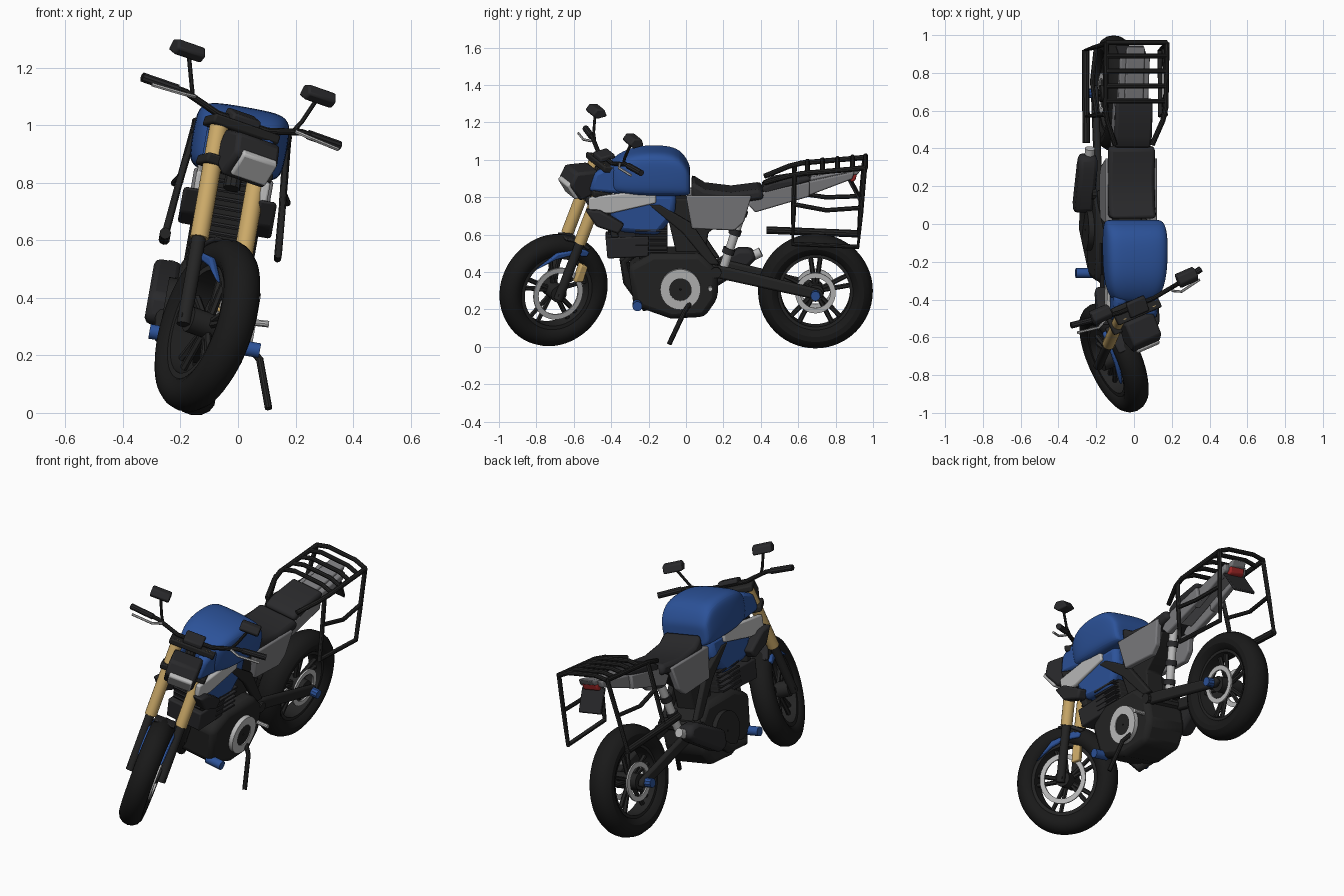
import bpy, bmesh
from math import sin, cos, tan, pi, radians
from mathutils import Matrix, Vector

if "Cube" in bpy.data.objects:
    bpy.data.objects.remove(bpy.data.objects["Cube"])

# Bike is modelled upright, then leaned on its stand; fork group is steered first
L = radians(10)
LEAN = Matrix(((cos(L), 0, tan(L), -.16), (0, 1, 0, 0), (-sin(L), 0, 1, 0), (0, 0, 0, 1)))
FRONT, REAR = (-.708, .304), (.692, .299)
RAKE = Vector((0, sin(radians(21)), cos(radians(21))))
AXLE = Vector((0, *FRONT))
STEER = Matrix.Translation(AXLE) @ Matrix.Rotation(radians(24), 4, RAKE) @ Matrix.Translation(-AXLE)

COLORS = dict(black=(.018, .018, .018), tyre=(.01, .01, .01), dark=(.022, .022, .024),
              blue=(.025, .085, .32), gold=(.6, .4, .14), grey=(.2, .2, .21),
              silver=(.5, .5, .5), red=(.35, .02, .02))
MATS = {}
for k, c in COLORS.items():
    MATS[k] = bpy.data.materials.new(k)
    MATS[k].diffuse_color = (*c, 1)


def finish(name, bm, color, steer=False, bevel=0, subsurf=0):
    bmesh.ops.remove_doubles(bm, verts=bm.verts, dist=1e-5)
    bmesh.ops.recalc_face_normals(bm, faces=bm.faces)
    bm.transform(LEAN @ STEER if steer else LEAN)
    me = bpy.data.meshes.new(name)
    bm.to_mesh(me)
    bm.free()
    me.materials.append(MATS[color])
    ob = bpy.data.objects.new(name, me)
    bpy.context.collection.objects.link(ob)
    if bevel:
        m = ob.modifiers.new("bevel", 'BEVEL')
        m.width, m.segments, m.limit_method = bevel, 2, 'ANGLE'
    if subsurf:
        m = ob.modifiers.new("subsurf", 'SUBSURF')
        m.levels = m.render_levels = subsurf
    return ob


def skin(bm, rings, close=False):
    n = len(rings[0])
    vs = [[bm.verts.new(p) for p in r] for r in rings]
    for a, b in zip(vs, vs[1:] + (vs[:1] if close else [])):
        for i in range(n):
            bm.faces.new((a[i], a[(i + 1) % n], b[(i + 1) % n], b[i]))
    if not close:
        bm.faces.new(vs[0])
        bm.faces.new(vs[-1])


def flip(path):
    return [(-p[0], p[1], p[2]) for p in path]


def tube(name, paths, r, color, mirror=False, steer=False, sides=10):
    bm = bmesh.new()
    for path in paths + ([flip(p) for p in paths] if mirror else []):
        pts = [Vector(p) for p in path]
        rings = []
        for i, p in enumerate(pts):
            d = (pts[min(i + 1, len(pts) - 1)] - pts[max(i - 1, 0)]).normalized()
            u = d.cross(Vector((1, 0, 0)) if abs(d.x) < .8 else Vector((0, 0, 1))).normalized()
            v = d.cross(u)
            rings.append([p + r * (u * cos(a) + v * sin(a)) for a in (2 * pi * k / sides for k in range(sides))])
        skin(bm, rings)
    return finish(name, bm, color, steer)


def panel(name, prof, x0, x1, color, mirror=False, steer=False, bevel=.008):
    """Side profile of (y, z) points, extruded across x."""
    bm = bmesh.new()
    for s in ((1, -1) if mirror else (1,)):
        skin(bm, [[(s * x, y, z) for y, z in prof] for x in (x0, x1)])
    return finish(name, bm, color, steer, bevel)


def lathe(name, prof, centre, color, mirror=False, steer=False, segs=40):
    """Closed (radius, x) profile spun around an axle."""
    bm = bmesh.new()
    for s in ((1, -1) if mirror else (1,)):
        skin(bm, [[(s * x, centre[0] + r * cos(a), centre[1] + r * sin(a)) for r, x in prof]
                  for a in (2 * pi * k / segs for k in range(segs))], True)
    return finish(name, bm, color, steer)


def band(r0, r1, x0, x1):
    return [(r0, x0), (r1, x0), (r1, x1), (r0, x1)]


def loft(name, secs, color):
    """Rounded sections given as (y, half width, z low, z high)."""
    def sq(v):
        return abs(v) ** .42 * (1 if v > 0 else -1)
    bm = bmesh.new()
    skin(bm, [[(w * sq(cos(a)), y, (lo + hi) / 2 + (hi - lo) / 2 * sq(sin(a)))
               for a in (2 * pi * (k + .5) / 16 for k in range(16))] for y, w, lo, hi in secs])
    return finish(name, bm, color, subsurf=2)


# Wheels: tyre, rim, hub, paired spokes, brake rings
for tag, c, st, w in (("front", FRONT, True, .066), ("rear", REAR, False, .074)):
    ring = [(.247 + .06 * cos(a), w * sin(a)) for a in (2 * pi * k / 14 for k in range(14))]
    lathe(tag + "_tyre", ring, c, 'tyre', steer=st, segs=56)
    lathe(tag + "_rim", band(.185, .21, -.045, .045), c, 'black', steer=st)
    lathe(tag + "_hub", band(.012, .045, -.075, .075), c, 'black', steer=st, segs=20)
    spokes = []
    for k in range(5):
        for o in (-.16, .16):
            a, b = 2 * pi * k / 5 + pi / 2 + o, 2 * pi * k / 5 + pi / 2 + o * .9
            spokes.append([(0, c[0] + .03 * cos(a), c[1] + .03 * sin(a)), (0, c[0] + .2 * cos(b), c[1] + .2 * sin(b))])
    tube(tag + "_spokes", spokes, .013, 'black', steer=st, sides=6)
    R = .142 if st else .108
    lathe(tag + "_brake_ring", band(R - .028, R, .058, .068), c, 'silver', mirror=not st, steer=st)
tube("front_axle", [[(-.11, *FRONT), (.11, *FRONT)]], .018, 'black', steer=True)
tube("rear_axle", [[(-.13, *REAR), (.13, *REAR)]], .016, 'black')
tube("rear_axle_caps", [[(.11, *REAR), (.16, *REAR)]], .026, 'blue', mirror=True)


# Fork
def on_fork(x, z, back=0):
    p = AXLE + RAKE * ((z - AXLE.z) / RAKE.z)
    return (x, p.y + back, z)


tube("fork_lowers", [[on_fork(.09, .28), on_fork(.09, .62)]], .025, 'black', True, True, 14)
tube("fork_uppers", [[on_fork(.088, .58), on_fork(.088, .995)]], .033, 'gold', True, True, 16)
tube("steering_stem", [[on_fork(0, .78), on_fork(0, 1.0)]], .03, 'black', steer=True)
for nm, z in (("upper_clamp", .985), ("lower_clamp", .85)):
    y = on_fork(0, z)[1]
    panel(nm, [(y - .045, z - .01), (y + .05, z - .03), (y + .05, z + .005), (y - .045, z + .025)], -.13, .13, 'black', steer=True)
panel("brake_caliper", [(-.625, .365), (-.575, .365), (-.55, .445), (-.59, .465)], .05, .095, 'gold', steer=True)
panel("front_fender_sides", [(-.84, .45), (-.72, .53), (-.58, .54), (-.535, .52), (-.55, .495), (-.64, .51), (-.73, .495)],
      .05, .076, 'blue', True, True)
panel("front_fender_top", [(-.67, .605), (-.59, .59), (-.52, .535), (-.54, .525), (-.6, .57), (-.67, .59)], -.06, .06, 'dark', steer=True)

# Headlight and cockpit
panel("headlight_shell", [(-.665, .9), (-.63, .97), (-.5, .97), (-.48, .86), (-.6, .81)], -.085, .085, 'dark', steer=True, bevel=.015)
panel("headlight_lens", [(-.68, .9), (-.66, .92), (-.6, .83), (-.63, .82)], -.06, .075, 'silver', steer=True)
panel("gauge", [(-.48, 1.0), (-.39, 1.02), (-.4, 1.045), (-.48, 1.03)], -.06, .05, 'dark', steer=True)
tube("handlebar", [[(-.395, -.385, 1.045), (-.23, -.41, 1.045), (-.1, -.43, 1.01), (.1, -.43, 1.01),
                    (.23, -.41, 1.045), (.385, -.385, 1.045)]], .012, 'black', steer=True)
tube("grips", [[(.26, -.405, 1.045), (.392, -.385, 1.045)]], .017, 'dark', True, True)
tube("hand_levers", [[(.2, -.43, 1.04), (.25, -.455, 1.035), (.37, -.435, 1.03)]], .007, 'silver', True, True, 6)
tube("mirror_stalks", [[(.2, -.41, 1.04), (.22, -.41, 1.08), (.255, -.39, 1.17)]], .008, 'black', True, True, 8)
panel("mirrors", [(-.425, 1.18), (-.4, 1.21), (-.355, 1.205), (-.34, 1.165), (-.4, 1.155)], .205, .315, 'dark', True, True)

# Tank and front bodywork
loft("fuel_tank", [(-.42, .09, .85, .97), (-.39, .125, .84, 1.0), (-.34, .15, .83, 1.035), (-.25, .166, .82, 1.066),
                   (-.1, .17, .82, 1.066), (-.03, .165, .82, 1.04), (.008, .158, .825, .985), (.022, .14, .83, .95),
                   (.022, .1, .85, .92)], 'blue')
panel("tank_shrouds", [(-.52, .85), (-.49, .95), (-.4, .99), (-.28, .95), (-.28, .83)], .05, .12, 'blue', True, bevel=.02)
panel("lower_body", [(-.42, .74), (-.36, .84), (-.05, .84), (-.06, .72), (-.15, .61), (-.36, .63)], -.115, .115, 'blue', bevel=.03)
panel("shroud_panels", [(-.52, .82), (-.16, .865), (-.16, .79), (-.4, .735), (-.52, .735)], .1, .13, 'silver', True)
panel("air_scoops", [(-.54, .76), (-.46, .755), (-.33, .68), (-.36, .63), (-.48, .67)], .1, .165, 'dark', True, bevel=.012)
panel("radiator", [(-.44, .85), (-.4, .85), (-.36, .6), (-.4, .6)], -.1, .1, 'black')
tube("radiator_fins", [[(-.09, -.45 + .006 * k, .83 - .03 * k), (.09, -.45 + .006 * k, .83 - .03 * k)] for k in range(8)],
     .008, 'dark', sides=6)
panel("belly_box", [(-.43, .6), (-.2, .61), (-.2, .5), (-.42, .49)], -.11, .11, 'dark')

# Engine
panel("engine_case", [(-.31, .45), (-.18, .52), (.08, .52), (.17, .43), (.17, .28), (.1, .18), (-.08, .17), (-.28, .24)],
      -.13, .14, 'black', bevel=.03)
panel("cylinder", [(-.25, .66), (-.1, .66), (-.1, .48), (-.25, .48)], -.08, .08, 'black')
for k in range(5):
    z = .525 + .028 * k
    panel("cylinder_fin", [(-.27, z), (-.1, z), (-.1, z + .01), (-.27, z + .01)], -.115, .115, 'dark', bevel=0)
CRANK = (-.03, .335)
lathe("clutch_ring", band(.06, .108, .13, .165), CRANK, 'silver')
lathe("crank_covers", band(.005, .062, .12, .16), CRANK, 'black', True)
lathe("left_case_cover", band(.005, .11, -.16, -.12), CRANK, 'black')
tube("crash_pegs", [[(.1, -.26, .25), (.195, -.26, .25)]], .026, 'blue', True, sides=14)
tube("shift_lever", [[(.13, .13, .34), (.21, .13, .345)]], .012, 'silver')
tube("exhaust_pipe", [[(0, -.26, .52), (-.02, -.33, .46), (-.05, -.31, .34), (-.1, -.22, .2), (-.15, -.02, .24),
                       (-.16, .1, .33)]], .027, 'black', sides=12)
panel("muffler", [(.06, .29), (.12, .27), (.33, .4), (.38, .45), (.35, .5), (.28, .5), (.06, .38)], -.22, -.12, 'dark', bevel=.022)
tube("muffler_tip", [[(-.16, .35, .455), (-.16, .4, .48)]], .026, 'silver', sides=16)
tube("kickstand", [[(.14, .03, .27), (.2, -.01, .22), (.26, -.09, .06)]], .013, 'black')

# Frame, swingarm, single shock
panel("frame_beams", [(-.2, .78), (-.14, .78), (.03, .68), (.18, .46), (.12, .46), (-.02, .63)], .085, .12, 'black', True)
panel("frame_core", [(-.12, .8), (.3, .8), (.2, .68), (.12, .62), (.1, .48), (-.05, .5)], -.06, .06, 'black')
panel("swingarm", [(.13, .46), (.24, .44), (.72, .325), (.74, .29), (.7, .27), (.15, .39)], .085, .12, 'black', True, bevel=.012)
tube("swingarm_pivot", [[(-.14, .16, .42), (.14, .16, .42)]], .03, 'black')
tube("shock", [[(0, .325, .8), (0, .2, .42)]], .024, 'silver', sides=14)
tube("shock_collars", [[(0, .325 - .115 * t, .8 - .34 * t), (0, .315 - .115 * t, .77 - .34 * t)] for t in (.2, .5, .8)],
     .033, 'dark', sides=14)

# Seat and tail
panel("seat", [(.03, .905), (.1, .862), (.24, .845), (.4, .865), (.42, .81), (.3, .79), (.03, .8)], -.125, .125, 'dark', bevel=.02)
panel("passenger_pad", [(.4, .865), (.46, .9), (.66, .93), (.67, .9), (.42, .83)], -.1, .1, 'dark', bevel=.015)
panel("side_panels", [(.0, .83), (.35, .83), (.31, .69), (.26, .645), (.03, .655)], .1, .14, 'grey', True)
panel("tail_front_sides", [(.33, .78), (.42, .85), (.66, .9), (.66, .82), (.37, .735)], .06, .1, 'grey', True)
panel("tail_rear_sides", [(.6, .885), (.9, .95), (.89, .91), (.6, .8)], .04, .08, 'grey', True)
panel("tail_top", [(.42, .84), (.66, .915), (.94, .965), (.92, .93), (.66, .86), (.42, .78)], -.05, .05, 'grey')
panel("tail_light", [(.86, .925), (.915, .935), (.905, .895), (.87, .885)], -.05, .05, 'red')
panel("plate_holder", [(.865, .9), (.88, .9), (.945, .78), (.935, .77)], -.075, .075, 'dark', bevel=.003)

# Luggage rack with side frames
tube("rack_rails", [[(.1, .42, .895), (.15, .55, .94), (.163, .62, .955), (.163, .96, .985)]], .014, 'black', True)
tube("rack_slats", [[(x, y, .895 + .093 * y + h) for x, h in ((-.163, 0), (-.09, .022), (.09, .022), (.163, 0))]
                    for y in (.65, .73, .81, .89, .96)], .013, 'black')
tube("rack_side_frames", [[(.163, .58, .945), (.185, .575, .75), (.2, .57, .585), (.2, .92, .57), (.185, .935, .75),
                           (.163, .955, .98)]], .013, 'black', True)
tube("rack_side_bars", [[(.18, .57, .795), (.2, .75, .765), (.18, .94, .775)]], .012, 'black', True, sides=8)
tube("rack_lower_bar", [[(-.2, .43, .59), (-.2, .92, .57)]], .02, 'black')

# Smooth shading with crisp edges
for ob in bpy.context.scene.objects:
    ob.select_set(True)
bpy.context.view_layer.objects.active = bpy.data.objects["seat"]
bpy.ops.object.shade_smooth_by_angle()
bpy.data.objects["fuel_tank"].data.shade_smooth()

for m in bpy.data.materials:
    if m.users and not m.is_grease_pencil:
        m.use_nodes = True
        m.node_tree.nodes["Principled BSDF"].inputs["Base Color"].default_value = m.diffuse_color
